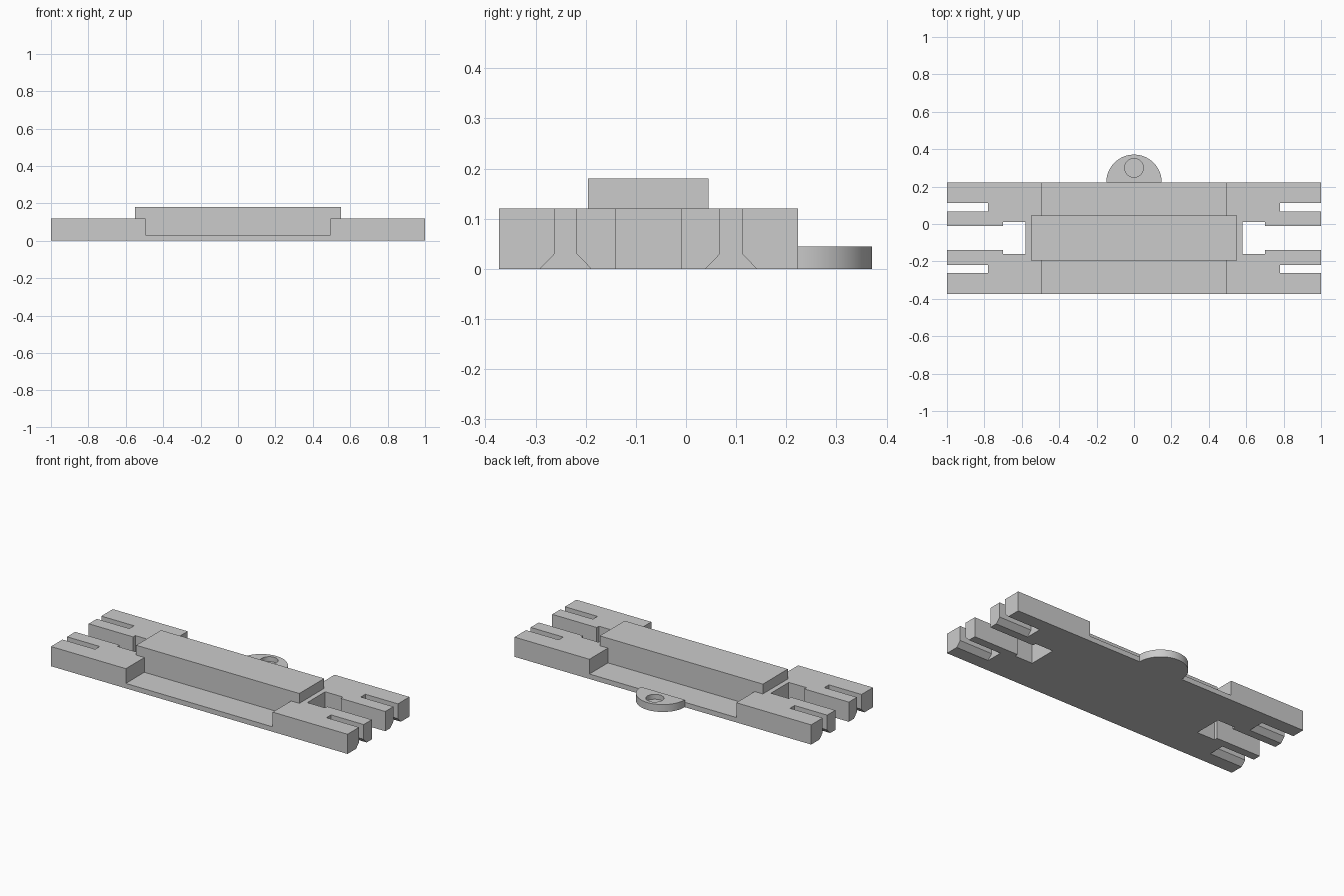
import bpy, bmesh, math
from mathutils import Vector

cube = bpy.data.objects.get("Cube")
if cube:
    bpy.data.objects.remove(cube, do_unlink=True)

grey = bpy.data.materials.new("plain grey")
grey.use_nodes = True
GREY = (0.6, 0.6, 0.6, 1)
grey.diffuse_color = GREY
grey.node_tree.nodes["Principled BSDF"].inputs["Base Color"].default_value = GREY

MID = -0.075                      # centre line of the body in y
HALF = 0.298                      # half depth of the body
BACK = MID + HALF


def prism(name, points, direction):
    """Extrude a closed outline into a solid."""
    bm = bmesh.new()
    face = bm.faces.new([bm.verts.new(p) for p in points])
    out = bmesh.ops.extrude_face_region(bm, geom=[face])
    verts = [v for v in out["geom"] if isinstance(v, bmesh.types.BMVert)]
    bmesh.ops.translate(bm, verts=verts, vec=Vector(direction))
    bmesh.ops.recalc_face_normals(bm, faces=bm.faces)
    mesh = bpy.data.meshes.new(name)
    bm.to_mesh(mesh)
    bm.free()
    mesh.materials.append(grey)
    obj = bpy.data.objects.new(name, mesh)
    bpy.context.collection.objects.link(obj)
    return obj


def box(name, x0, x1, y0, y1, z0, z1):
    return prism(name, [(x0, y0, z0), (x1, y0, z0), (x1, y1, z0), (x0, y1, z0)], (0, 0, z1 - z0))


def cut(target, cutter):
    mod = target.modifiers.new("cut", "BOOLEAN")
    mod.operation = "DIFFERENCE"
    mod.solver = "EXACT"
    mod.object = cutter
    bpy.context.view_layer.objects.active = target
    bpy.ops.object.modifier_apply(modifier=mod.name)
    bpy.data.objects.remove(cutter, do_unlink=True)


# Body with the wide recess across the middle
right_side = [(0.495, 0.03), (0.495, 0.12), (1, 0.12), (1, 0)]
outline = right_side + [(-x, z) for x, z in reversed(right_side)]
body = prism("body", [(x, MID - HALF, z) for x, z in outline], (0, 2 * HALF, 0))

for side in (-1, 1):
    # Central gap between the prongs, widened at its inner end
    gap = [(1.1, 0.065), (0.7, 0.065), (0.7, 0.086), (0.58, 0.086)]
    gap += [(x, -y) for x, y in reversed(gap)]
    cut(body, prism("gap_cutter", [(side * x, MID + y, -0.1) for x, y in gap], (0, 0, 0.4)))
    # Narrow prong slots, flared at the bottom
    slot = [(0.022, 0.3), (0.022, 0.03), (0.051, 0), (0.051, -0.1)]
    slot += [(-y, z) for y, z in reversed(slot)]
    for row in (-1, 1):
        centre = MID + row * 0.165
        cut(body, prism("slot_cutter", [(side * 0.78, centre + y, z) for y, z in slot], (side * 0.4, 0, 0)))

# Raised block along the middle
box("centre_block", -0.55, 0.55, MID - 0.12, MID + 0.12, 0.02, 0.18)

# Half-round tab with a blind round hole
RADIUS = 0.148
arc = [(RADIUS * math.cos(math.pi * i / 48), BACK + RADIUS * math.sin(math.pi * i / 48), 0) for i in range(49)]
tab = prism("hanging_tab", arc, (0, 0, 0.045))
ring = [(0.05 * math.cos(math.tau * i / 48), 0.3 + 0.05 * math.sin(math.tau * i / 48), 0.015) for i in range(48)]
cut(tab, prism("hole_cutter", ring, (0, 0, 0.2)))

# Smooth the round tab while keeping its rims sharp
bpy.ops.object.select_all(action="DESELECT")
tab.select_set(True)
bpy.context.view_layer.objects.active = tab
bpy.ops.object.shade_smooth_by_angle(angle=math.radians(30))
